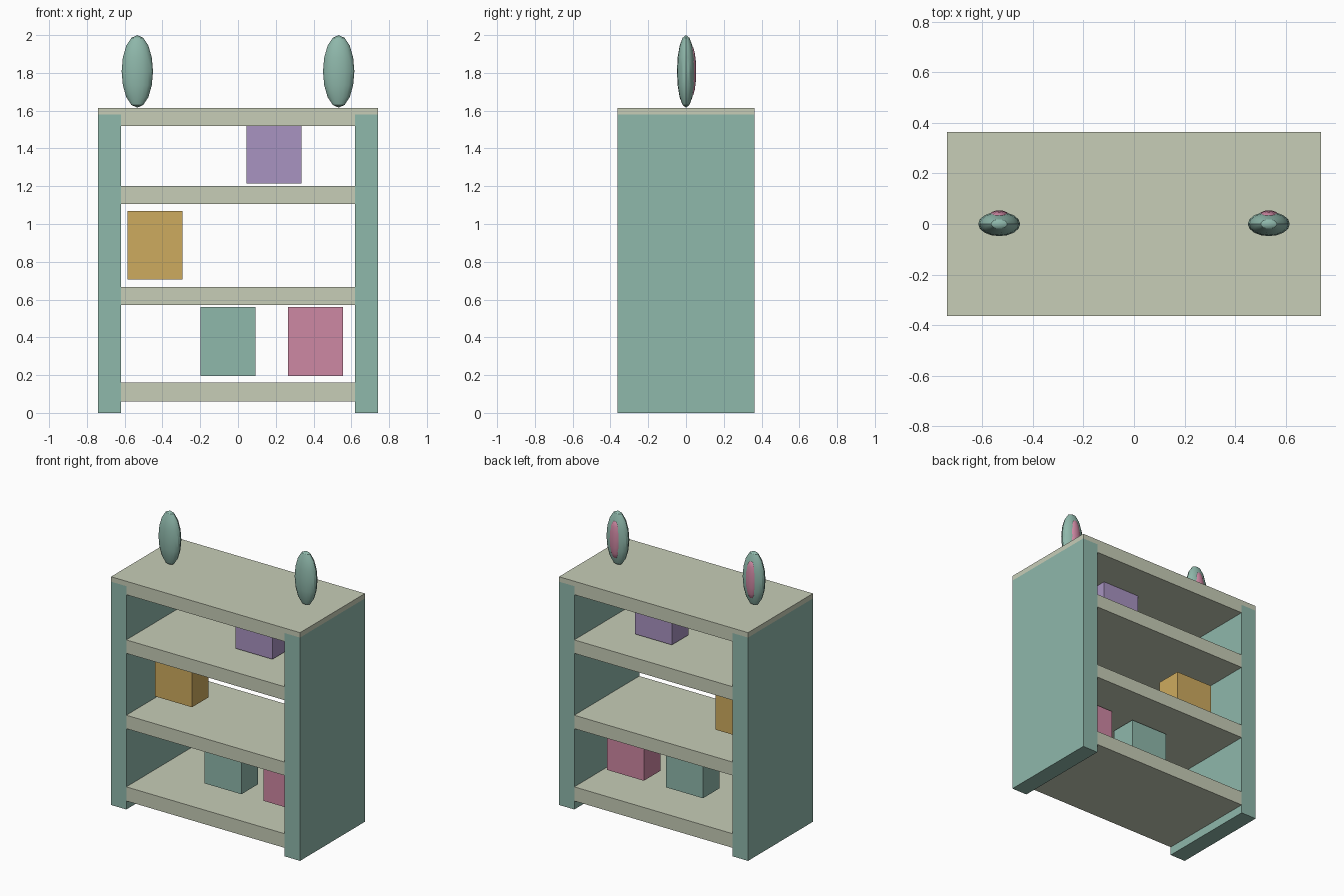
import bpy
import bmesh
from mathutils import Matrix, Vector

cube = bpy.data.objects.get("Cube")
if cube:
    bpy.data.objects.remove(cube, do_unlink=True)


def material(name, r, g, b):
    mat = bpy.data.materials.new(name)
    mat.use_nodes = True
    mat.diffuse_color = (r, g, b, 1)
    mat.node_tree.nodes["Principled BSDF"].inputs["Base Color"].default_value = (r, g, b, 1)
    return mat


teal = material("soft teal", 0.275, 0.479, 0.407)
cream = material("sage cream", 0.571, 0.610, 0.474)
ochre = material("ochre", 0.617, 0.407, 0.114)
pink = material("dusty pink", 0.617, 0.246, 0.366)
purple = material("lavender", 0.392, 0.292, 0.533)

HALF_W, INNER_W, HALF_D = 0.74, 0.62, 0.363
SIDE_TOP, TOP = 1.58, 1.615


def finish(name, bm, mat):
    bmesh.ops.recalc_face_normals(bm, faces=bm.faces)
    mesh = bpy.data.meshes.new(name)
    bm.to_mesh(mesh)
    bm.free()
    mesh.materials.append(mat)
    obj = bpy.data.objects.new(name, mesh)
    bpy.context.collection.objects.link(obj)
    return obj


def box(name, x0, x1, y0, y1, z0, z1, mat):
    bm = bmesh.new()
    size = Vector((x1 - x0, y1 - y0, z1 - z0))
    centre = Vector((x0 + x1, y0 + y1, z0 + z1)) / 2
    bmesh.ops.create_cube(bm, size=1, matrix=Matrix.Translation(centre) @ Matrix.Diagonal(size.to_4d()))
    return finish(name, bm, mat)


def ellipsoid(name, centre, radii, mat):
    bm = bmesh.new()
    bmesh.ops.create_uvsphere(
        bm, u_segments=16, v_segments=8, radius=1,
        matrix=Matrix.Translation(centre) @ Matrix.Diagonal(Vector(radii).to_4d()))
    obj = finish(name, bm, mat)
    bpy.ops.object.select_all(action="DESELECT")
    obj.select_set(True)
    bpy.context.view_layer.objects.active = obj
    bpy.ops.object.shade_smooth_by_angle()
    return obj


# Side panels and ears, mirrored left and right
for side, s in (("left", 1), ("right", -1)):
    x0, x1 = sorted((s * INNER_W, s * HALF_W))
    box(side + "_side_panel", x0, x1, -HALF_D, HALF_D, 0, SIDE_TOP, teal)
    ellipsoid(side + "_ear", (s * 0.533, 0, 1.808), (0.083, 0.048, 0.192), teal)
    ellipsoid(side + "_inner_ear", (s * 0.533, 0.03, 1.808), (0.042, 0.024, 0.135), pink)

# Shelves between the panels
for name, z0, z1 in (("bottom", 0.06, 0.16), ("lower", 0.572, 0.667), ("upper", 1.105, 1.20)):
    box(name + "_shelf", -INNER_W, INNER_W, -HALF_D, HALF_D, z0, z1, cream)

# Top board: a stepped profile that sits over and between the panels
half = [(INNER_W, 1.52), (INNER_W, SIDE_TOP), (HALF_W, SIDE_TOP), (HALF_W, TOP)]
profile = half + [(-x, z) for x, z in reversed(half)]
bm = bmesh.new()
face = bm.faces.new([bm.verts.new((x, -HALF_D, z)) for x, z in profile])
extruded = bmesh.ops.extrude_face_region(bm, geom=[face], use_keep_orig=True)
moved = [v for v in extruded["geom"] if isinstance(v, bmesh.types.BMVert)]
bmesh.ops.translate(bm, verts=moved, vec=(0, 2 * HALF_D, 0))
finish("top_board", bm, cream)

# Storage boxes
for name, x, z0, z1, mat in (
        ("teal_box", -0.053, 0.195, 0.56, teal),
        ("pink_box", 0.41, 0.195, 0.56, pink),
        ("ochre_box", -0.44, 0.707, 1.07, ochre),
        ("lavender_box", 0.19, 1.215, 1.57, purple)):
    box(name, x - 0.145, x + 0.145, -0.093, 0.093, z0, z1, mat)
